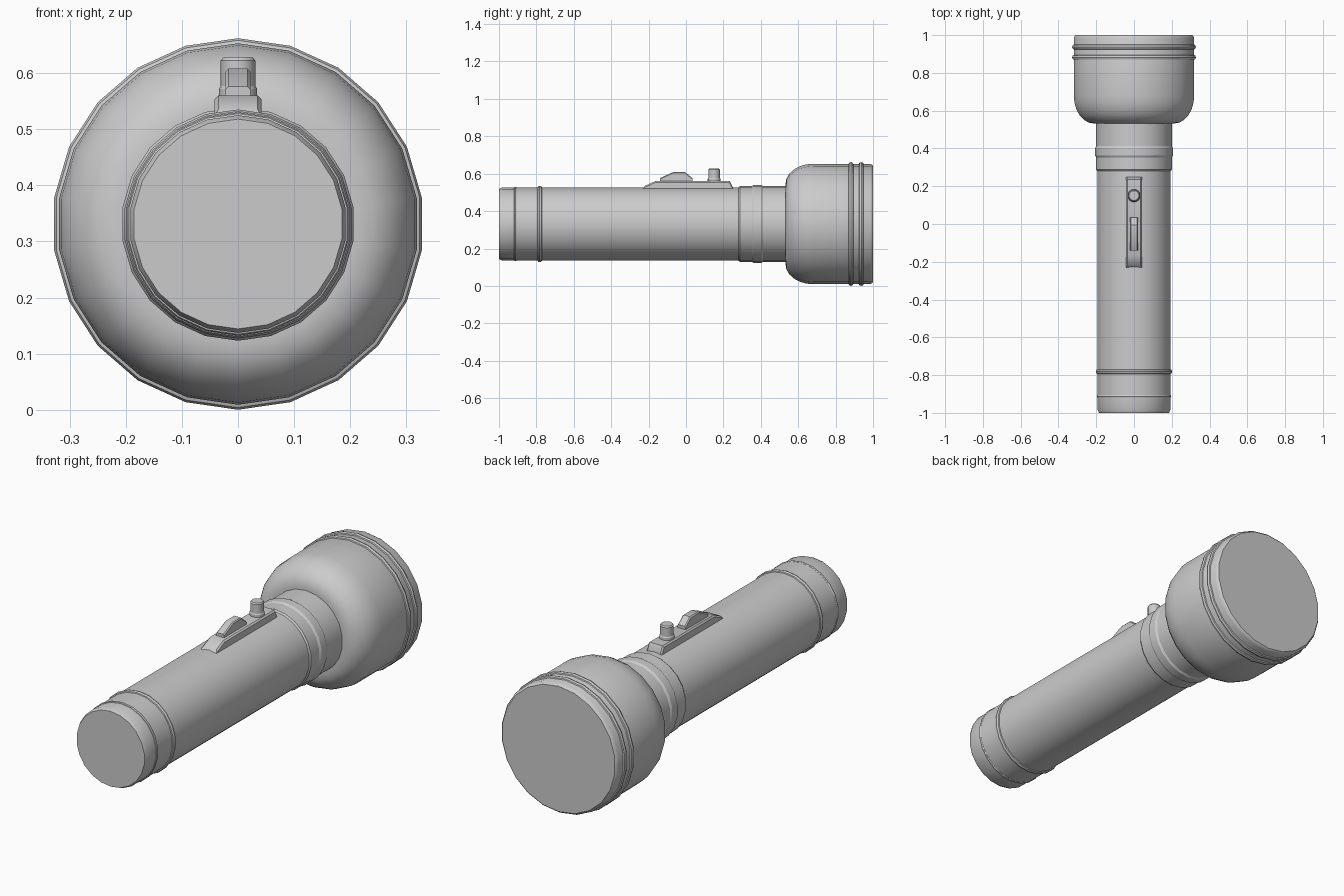
import bpy, bmesh, math

cube = bpy.data.objects.get("Cube")
if cube:
    bpy.data.objects.remove(cube, do_unlink=True)

AXIS_Z = 0.331
SIDES = 22

grey = bpy.data.materials.new("plain grey")
grey.use_nodes = True
grey.diffuse_color = (0.6, 0.6, 0.6, 1)
grey.node_tree.nodes["Principled BSDF"].inputs["Base Color"].default_value = grey.diffuse_color


def finish(name, bm):
    bmesh.ops.recalc_face_normals(bm, faces=bm.faces[:])
    mesh = bpy.data.meshes.new(name)
    bm.to_mesh(mesh)
    bm.free()
    mesh.materials.append(grey)
    ob = bpy.data.objects.new(name, mesh)
    bpy.context.collection.objects.link(ob)
    bpy.ops.object.select_all(action="DESELECT")
    ob.select_set(True)
    bpy.context.view_layer.objects.active = ob
    bpy.ops.object.shade_smooth_by_angle(angle=math.radians(30))
    return ob


def lathe(name, profile, sides=SIDES, place=None):
    """Capped turned solid from (radius, distance along axis) pairs."""
    place = place or (lambda a, b, t: (a, t, AXIS_Z + b))
    bm = bmesh.new()
    rings = []
    for r, t in profile:
        angles = [math.tau * i / sides for i in range(sides)]
        rings.append([bm.verts.new(place(r * math.sin(a), r * math.cos(a), t)) for a in angles])
    for lo, hi in zip(rings, rings[1:]):
        for i in range(sides):
            j = (i + 1) % sides
            bm.faces.new((lo[i], lo[j], hi[j], hi[i]))
    bm.faces.new(rings[0])
    bm.faces.new(rings[-1])
    return finish(name, bm)


def bead(name, y, radius, half, depth):
    """Rounded raised band around the axis."""
    steps = [math.pi * i / 4 for i in range(5)]
    lathe(name, [(radius - depth + depth * math.sin(a), y - half * math.cos(a)) for a in steps])


def side_profile(name, points, width, bevel):
    """Extrude a (y, z) outline across x and soften its edges."""
    bm = bmesh.new()
    face = bm.faces.new([bm.verts.new((-width / 2, y, z)) for y, z in points])
    ext = bmesh.ops.extrude_face_region(bm, geom=[face])["geom"]
    bmesh.ops.translate(bm, vec=(width, 0, 0), verts=[v for v in ext if isinstance(v, bmesh.types.BMVert)])
    edges = [e for e in bm.edges if all(v.co.z > points[0][1] + 0.01 for v in e.verts)
             and abs(e.verts[0].co.x - e.verts[1].co.x) < 0.001]
    bmesh.ops.bevel(bm, geom=edges, offset=bevel, segments=1, affect="EDGES")
    return finish(name, bm)


# Handle
lathe("tail_cap", [(0.187, -1), (0.194, -0.985), (0.194, -0.905)])
lathe("handle_tube", [(0.196, -0.91), (0.196, 0.29)])
bead("tail_seam_bead", -0.912, 0.199, 0.008, 0.008)
bead("handle_bead", -0.782, 0.204, 0.014, 0.012)

# Neck with its shallow raised band
lathe("neck", [(0.196, 0.28), (0.202, 0.288), (0.202, 0.352), (0.208, 0.362),
               (0.208, 0.402), (0.202, 0.412), (0.202, 0.55)])

# Bowl shaped head, with a rounded shoulder and a chamfered rim
shoulder = [(0.215 + 0.107 * math.sin(a), 0.68 - 0.148 * math.cos(a))
            for a in (math.pi / 2 * i / 6 for i in range(7))]
lathe("head", [(0.19, 0.532)] + shoulder + [(0.322, 0.985), (0.317, 0.995), (0.311, 1)])
for name, y in (("rear_rim_bead", 0.882), ("front_rim_bead", 0.937)):
    bead(name, y, 0.331, 0.014, 0.013)

# Switch plate, slider and push button
side_profile("switch_plate", [(-0.235, 0.515), (-0.22, 0.535), (-0.165, 0.56),
                              (0.235, 0.56), (0.25, 0.53), (0.25, 0.515)], 0.084, 0.007)
side_profile("slider", [(-0.14, 0.55), (-0.14, 0.576), (-0.07, 0.608), (-0.005, 0.608),
                        (0.035, 0.576), (0.035, 0.55)], 0.044, 0.005)
upright = lambda a, b, t: (a, 0.15 + b, t)
lathe("button_collar", [(0.034, 0.55), (0.034, 0.572), (0.031, 0.577)], 16, upright)
lathe("push_button", [(0.031, 0.56), (0.031, 0.622), (0.026, 0.628)], 16, upright)
